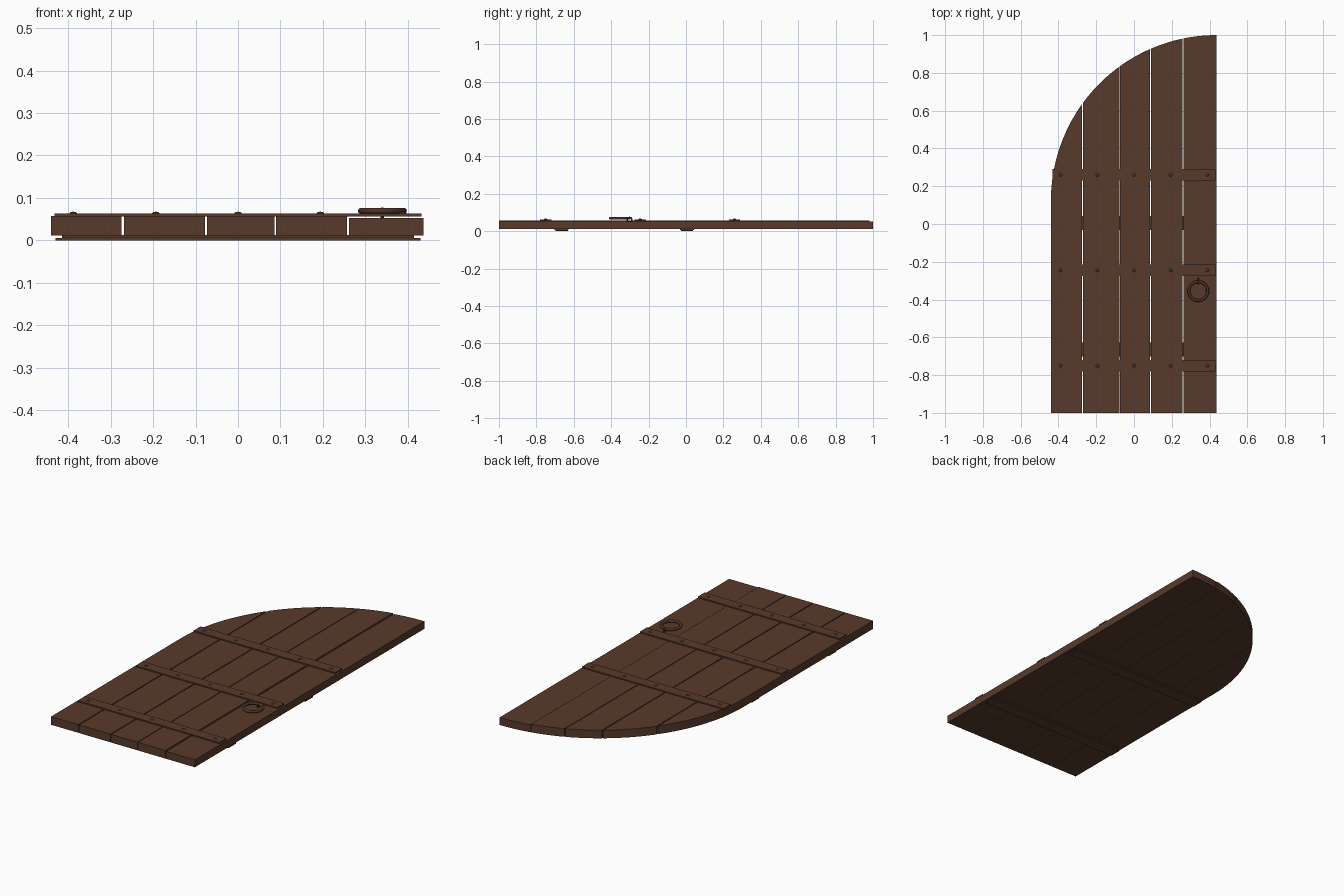
import bpy, bmesh, math
from mathutils import Matrix

if "Cube" in bpy.data.objects:
    bpy.data.objects.remove(bpy.data.objects["Cube"])


def material(name, rgb):
    m = bpy.data.materials.new(name)
    m.use_nodes = True
    m.diffuse_color = (*rgb, 1)
    m.node_tree.nodes["Principled BSDF"].inputs["Base Color"].default_value = (*rgb, 1)
    return m


wood = material("brown wood", (0.098, 0.042, 0.025))
iron = material("dark brown iron", (0.075, 0.033, 0.021))


def finish(name, bm, mat, smooth=False):
    bmesh.ops.recalc_face_normals(bm, faces=bm.faces)
    mesh = bpy.data.meshes.new(name)
    bm.to_mesh(mesh)
    bm.free()
    mesh.materials.append(mat)
    ob = bpy.data.objects.new(name, mesh)
    bpy.context.collection.objects.link(ob)
    if smooth:
        mesh.shade_smooth()
    return ob


def box(name, x0, x1, y0, y1, z0, z1, mat):
    bm = bmesh.new()
    bmesh.ops.create_cube(bm, size=1)
    bmesh.ops.scale(bm, verts=bm.verts, vec=(x1 - x0, y1 - y0, z1 - z0))
    bmesh.ops.translate(bm, verts=bm.verts,
                        vec=((x0 + x1) / 2, (y0 + y1) / 2, (z0 + z1) / 2))
    return finish(name, bm, mat)


def torus(name, major, minor, matrix, mat, n=32, k=10):
    bm = bmesh.new()
    rings = []
    for i in range(n):
        a = math.tau * i / n
        ring = []
        for j in range(k):
            b = math.tau * j / k
            r = major + minor * math.cos(b)
            ring.append(bm.verts.new((r * math.cos(a), r * math.sin(a), minor * math.sin(b))))
        rings.append(ring)
    for i in range(n):
        p, q = rings[i], rings[(i + 1) % n]
        for j in range(k):
            bm.faces.new((p[j], q[j], q[(j + 1) % k], p[(j + 1) % k]))
    bm.transform(matrix)
    return finish(name, bm, mat, True)


# Planks: their far ends follow a quarter circle
RADIUS, CX, CY = 0.877, 0.437, 0.123


def arch(x):
    return CY + math.sqrt(max(0, RADIUS ** 2 - (CX - x) ** 2))


def plank(name, x0, x1, z0, z1):
    a0 = math.acos(max(-1, (x0 - CX) / RADIUS))
    a1 = math.acos((x1 - CX) / RADIUS)
    steps = 10
    outline = [(x0, -1), (x1, -1)]
    for i in range(steps + 1):
        a = a1 + (a0 - a1) * i / steps
        outline.append((CX + RADIUS * math.cos(a), CY + RADIUS * math.sin(a)))
    bm = bmesh.new()
    face = bm.faces.new([bm.verts.new((x, y, z0)) for x, y in outline])
    top = bmesh.ops.extrude_face_region(bm, geom=[face])
    verts = [v for v in top["geom"] if isinstance(v, bmesh.types.BMVert)]
    bmesh.ops.translate(bm, verts=verts, vec=(0, 0, z1 - z0))
    finish(name, bm, wood)


edges = [(-0.44, -0.274), (-0.269, -0.078), (-0.073, 0.086), (0.09, 0.257), (0.262, 0.437)]
for i, (x0, x1) in enumerate(edges):
    plank(f"plank_{i + 1}", x0, x1, 0.012, 0.053 if i == 4 else 0.057)

# Upper straps with domed rivets
for i, y in enumerate((-0.75, -0.245, 0.26)):
    box(f"upper_strap_{i + 1}", -0.432, 0.432, y - 0.03, y + 0.03, 0.0565, 0.0635, wood)
    for j in range(5):
        bm = bmesh.new()
        bmesh.ops.create_uvsphere(bm, u_segments=12, v_segments=8, radius=0.009)
        bmesh.ops.scale(bm, verts=bm.verts, vec=(1, 1, 0.5))
        bmesh.ops.translate(bm, verts=bm.verts, vec=(-0.388 + 0.194 * j, y, 0.063))
        finish(f"rivet_{i + 1}_{j + 1}", bm, iron, True)

# Lower straps, stepped in where they meet the planks
for i, y in enumerate((-0.665, 0.005)):
    box(f"lower_strap_{i + 1}", -0.43, 0.43, y - 0.033, y + 0.033, 0, 0.006, wood)
    box(f"lower_strap_pad_{i + 1}", -0.415, 0.415, y - 0.037, y + 0.037, 0.006, 0.0125, wood)

# Ring handle hanging from a small staple
torus("ring_handle", 0.05, 0.0075, Matrix.Translation((0.34, -0.355, 0.0695)), iron, 40)
torus("handle_staple", 0.012, 0.004,
      Matrix.Translation((0.34, -0.302, 0.062)) @ Matrix.Rotation(math.pi / 2, 4, "Y"),
      iron, 16, 8)
